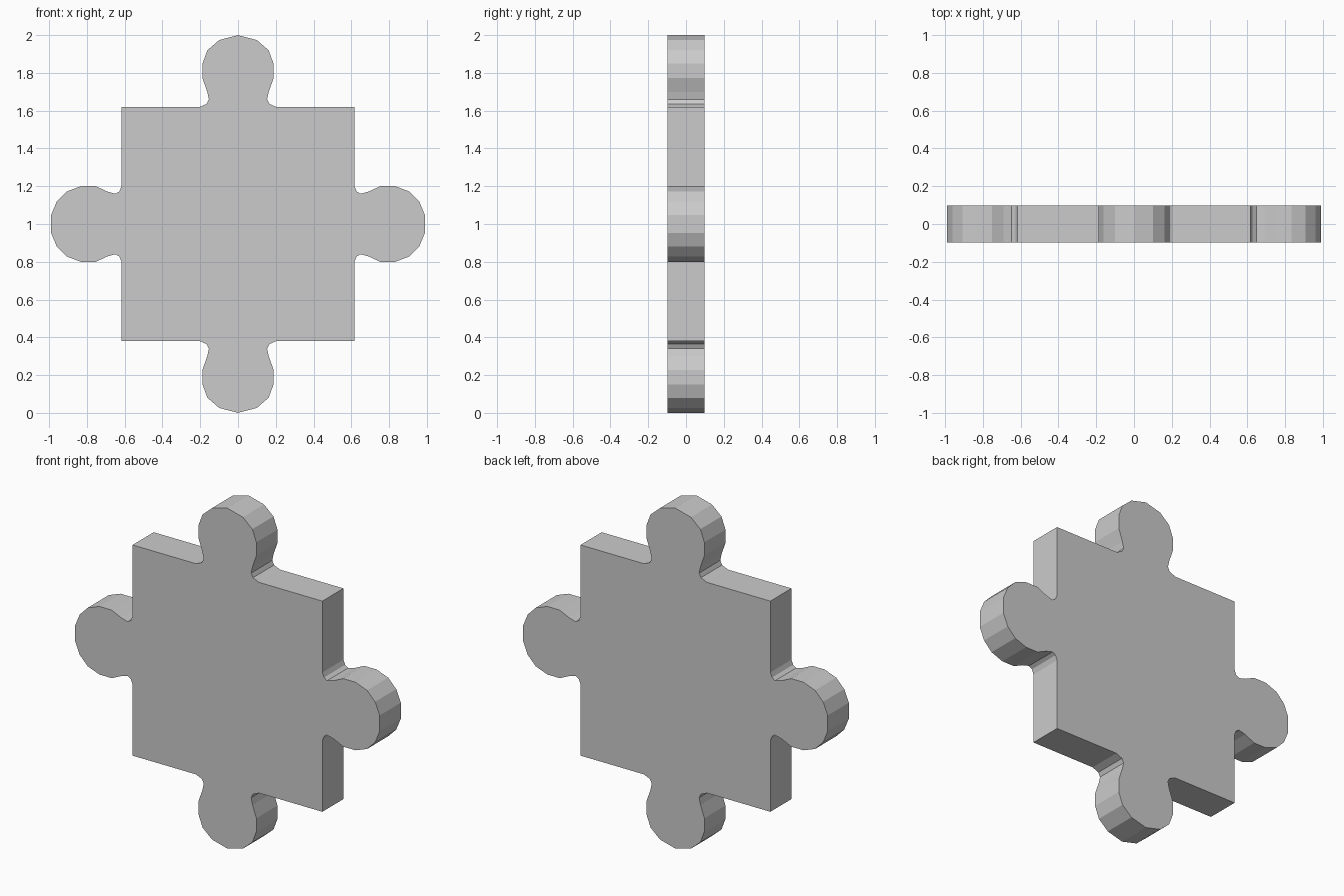
import bpy, bmesh

if "Cube" in bpy.data.objects:
    bpy.data.objects.remove(bpy.data.objects["Cube"])

HALF_DEPTH = 0.098
CENTRE_Z = 1.0

# One quarter of the outline, from the top knob's tip round to the right knob's tip
top_knob = [(0, 1.0), (0.10, 0.974), (0.162, 0.92), (0.188, 0.85), (0.188, 0.772),
            (0.163, 0.70), (0.154, 0.66), (0.166, 0.636), (0.205, 0.619)]
corner = [(0.617, 0.619)]
side_knob = [(0.617, 0.20), (0.628, 0.173), (0.648, 0.16), (0.69, 0.171), (0.753, 0.2),
             (0.833, 0.2), (0.908, 0.172), (0.96, 0.119), (0.99, 0.047)]
quarter = top_knob + corner + side_knob

# Mirror the quarter downwards, then to the left
right_half = quarter + [(x, -z) for x, z in reversed(quarter)]
outline = right_half + [(-x, z) for x, z in reversed(right_half[1:-1])]

# Extrude the outline into a flat plate
bm = bmesh.new()
face = bm.faces.new([bm.verts.new((x, -HALF_DEPTH, z + CENTRE_Z)) for x, z in outline])
extruded = bmesh.ops.extrude_face_region(bm, geom=[face], use_keep_orig=True)
moved = [v for v in extruded["geom"] if isinstance(v, bmesh.types.BMVert)]
bmesh.ops.translate(bm, verts=moved, vec=(0, 2 * HALF_DEPTH, 0))
bmesh.ops.recalc_face_normals(bm, faces=bm.faces)

mesh = bpy.data.meshes.new("puzzle_piece")
bm.to_mesh(mesh)
bm.free()
piece = bpy.data.objects.new("puzzle_piece", mesh)
bpy.context.collection.objects.link(piece)
